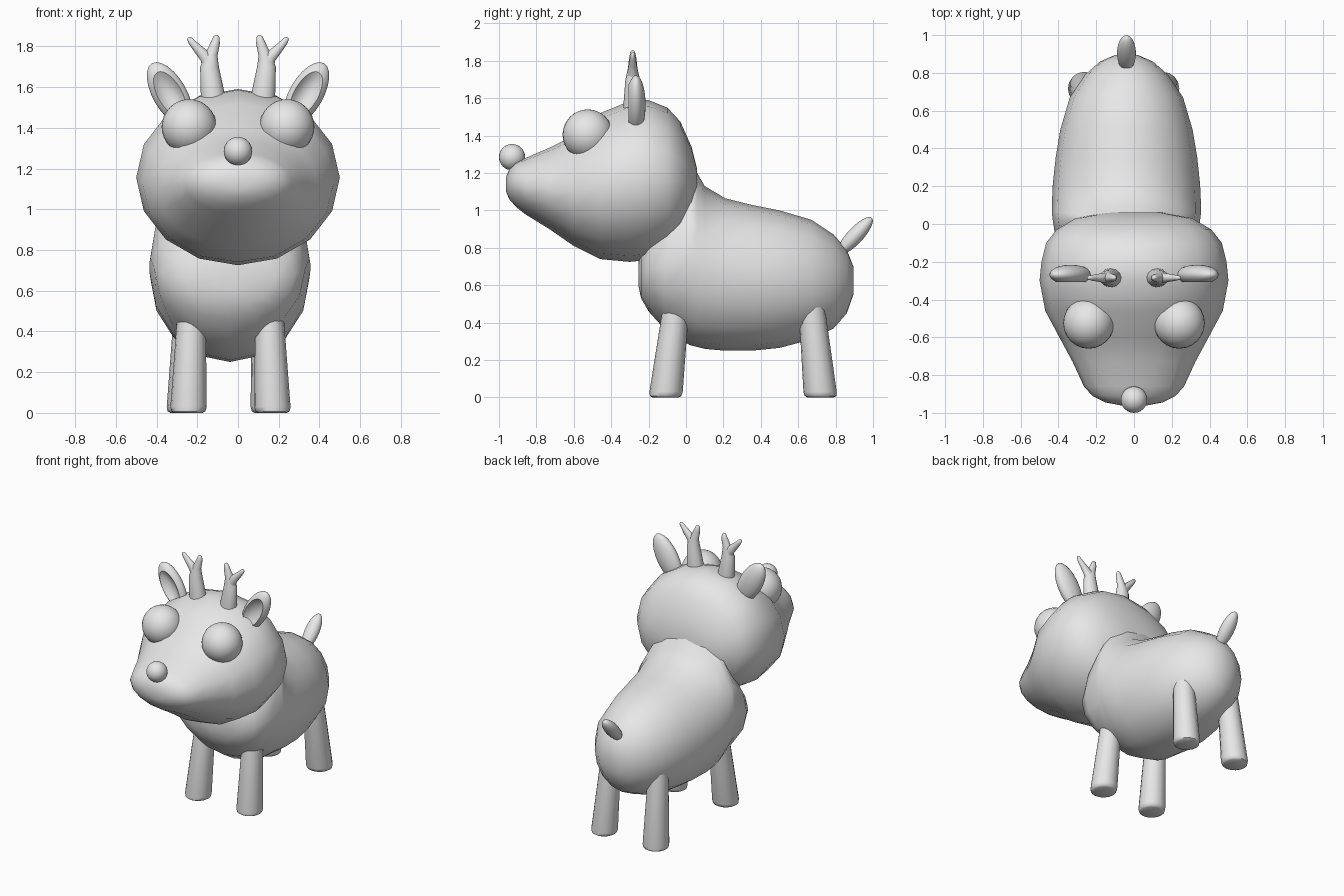
import bpy, bmesh, math
from mathutils import Vector, Matrix

if "Cube" in bpy.data.objects:
    bpy.data.objects.remove(bpy.data.objects["Cube"])

grey = bpy.data.materials.new("plain grey")
grey.diffuse_color = (0.8, 0.8, 0.8, 1)
grey.use_nodes = True
grey.node_tree.nodes["Principled BSDF"].inputs["Base Color"].default_value = grey.diffuse_color
X, Y, Z = Vector((1, 0, 0)), Vector((0, 1, 0)), Vector((0, 0, 1))


def finish(name, bm):
    bmesh.ops.recalc_face_normals(bm, faces=bm.faces)
    me = bpy.data.meshes.new(name)
    bm.to_mesh(me)
    bm.free()
    me.materials.append(grey)
    ob = bpy.data.objects.new(name, me)
    bpy.context.collection.objects.link(ob)
    bpy.ops.object.select_all(action='DESELECT')
    ob.select_set(True)
    bpy.context.view_layer.objects.active = ob
    bpy.ops.object.shade_smooth_by_angle(angle=math.radians(50))
    return ob


def ring(c, u, v, n=16):
    return [c + u * math.cos(2 * math.pi * i / n) + v * math.sin(2 * math.pi * i / n) for i in range(n)]


def loft(name, rings):
    bm = bmesh.new()
    rows = [[bm.verts.new(p) for p in r] for r in rings]
    n = len(rows[0])
    for a, b in zip(rows, rows[1:]):
        for i in range(n):
            j = (i + 1) % n
            bm.faces.new((a[i], a[j], b[j], b[i]))
    bm.faces.new(rows[0])
    bm.faces.new(rows[-1])
    return finish(name, bm)


def sections(name, cx, table):
    # rows: y, low z, high z, half width
    return loft(name, [ring(Vector((cx, y, (lo + hi) / 2)), X * w, Z * (hi - lo) / 2)
                       for y, lo, hi, w in table])


def tube(name, y, path):
    # round tube in an xz plane; rows: x, z, radius
    pts = [Vector((x, y, z)) for x, z, r in path]
    rings = []
    for i, p in enumerate(pts):
        d = (pts[min(i + 1, len(pts) - 1)] - pts[max(i - 1, 0)]).normalized()
        rings.append(ring(p, d.cross(Y) * path[i][2], Y * path[i][2] * 0.85, 12))
    return loft(name, rings)


def ball(name, centre, radii, rot=Matrix(), dish=False):
    bm = bmesh.new()
    bmesh.ops.create_uvsphere(bm, u_segments=24, v_segments=16, radius=1)
    if dish:  # hollow out the front of an ear
        for v in bm.verts:
            if v.co.z > 0.7:
                v.co.z = 0.75 - 2.2 * (v.co.z - 0.7)
        bm.transform(Matrix.Rotation(math.pi / 2, 4, 'X'))
    bm.transform(Matrix.Translation(centre) @ rot @ Matrix.Diagonal((*radii, 1)))
    return finish(name, bm)


# Head and muzzle
sections("head", 0, [
    (-.962, 1.10, 1.18, .06), (-.945, 1.06, 1.22, .15), (-.91, 1.02, 1.26, .22),
    (-.86, .98, 1.28, .265), (-.73, .90, 1.335, .325), (-.60, .81, 1.40, .395),
    (-.46, .74, 1.52, .47), (-.30, .725, 1.585, .50), (-.20, .735, 1.59, .49),
    (-.10, .77, 1.55, .465), (-.03, .83, 1.475, .41), (.03, .95, 1.34, .31),
    (.06, 1.05, 1.22, .15)])

# Body with raised neck
sections("body", -.04, [
    (-.255, .60, .72, .06), (-.24, .53, .80, .22), (-.20, .46, .90, .32),
    (-.11, .36, 1.05, .37), (.02, .28, 1.24, .39), (.06, .27, 1.20, .395),
    (.10, .26, 1.13, .395), (.21, .25, 1.065, .39), (.35, .25, 1.03, .375),
    (.50, .265, 1.00, .35), (.67, .31, .95, .30), (.79, .37, .87, .22),
    (.86, .45, .79, .14), (.895, .55, .70, .06)])

# Legs
for part, cx, y0, y1 in (("front_leg", -.037, -.11, -.04), ("rear_leg", -.055, .72, .66)):
    for s in (-1, 1):
        rings = []
        for z, r in ((0, .07), (.008, .084), (.03, .089), (.6, .065)):
            t = z / .6
            c = Vector((cx + s * (.207 - .02 * t), y0 + (y1 - y0) * t, z))
            rings.append(ring(c, X * r, Y * r))
        loft(part, rings)

# Nose and tail
ball("nose", (0, -.93, 1.285), (.07, .07, .07))
ball("tail", (-.04, .905, .865), (.05, .043, .13), Matrix.Rotation(-math.radians(43), 4, 'X'))

for s in (-1, 1):
    # Eyes and hollow ears
    ball("eye", (s * .24, -.525, 1.405), (.135, .135, .135))
    ball("ear", (s * .335, -.268, 1.565), (.083, .052, .175),
         Matrix.Rotation(s * math.radians(30), 4, 'Y'), dish=True)
    # Forked antlers
    tube("antler", -.285, [(s * x, z, r) for x, z, r in (
        (.115, 1.45, .062), (.125, 1.57, .058), (.14, 1.70, .046), (.13, 1.76, .03),
        (.11, 1.82, .022), (.105, 1.848, .014), (.104, 1.856, .005))])
    tube("antler_prong", -.285, [(s * x, z, r) for x, z, r in (
        (.135, 1.68, .038), (.155, 1.745, .032), (.195, 1.785, .023),
        (.225, 1.818, .017), (.24, 1.838, .012), (.243, 1.843, .004))])
